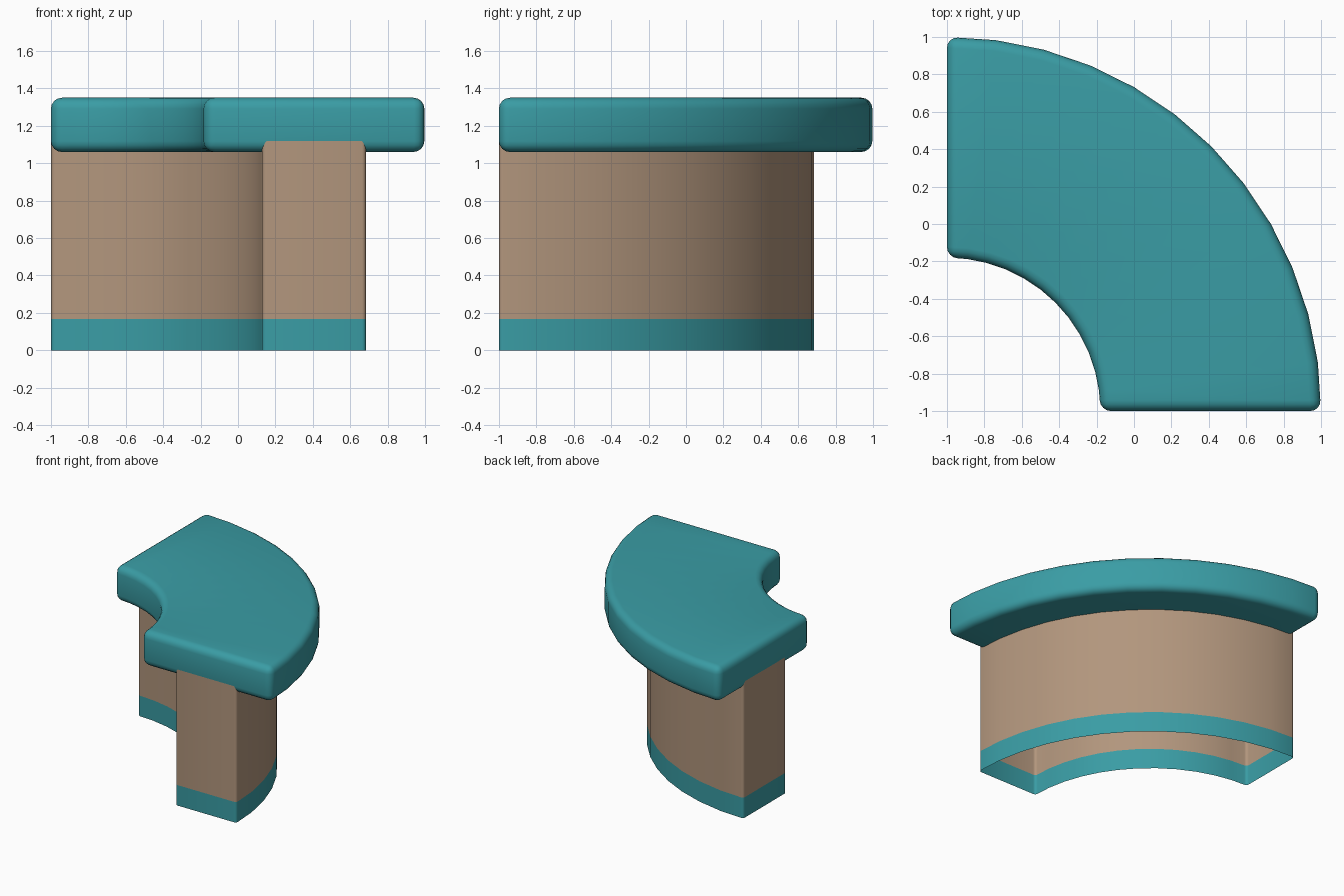
import bpy, bmesh, math

if "Cube" in bpy.data.objects:
    bpy.data.objects.remove(bpy.data.objects["Cube"])

def material(name, col):
    m = bpy.data.materials.new(name)
    m.diffuse_color = (*col, 1)
    m.use_nodes = True
    m.node_tree.nodes["Principled BSDF"].inputs["Base Color"].default_value = m.diffuse_color
    return m

teal = material("teal paint", (0.042, 0.335, 0.374))
tan = material("tan panel", (0.445, 0.305, 0.205))

STEPS = 12

def quarter_ring(r_in, r_out):
    """Plan outline of a quarter ring around the corner (-1, -1)."""
    angles = [math.pi / 2 * i / STEPS for i in range(STEPS + 1)]
    outer = [(-1 + r_out * math.cos(a), -1 + r_out * math.sin(a)) for a in angles]
    inner = [(-1 + r_in * math.cos(a), -1 + r_in * math.sin(a)) for a in reversed(angles)]
    return outer + inner

def build(name, outline, levels, mats, capped, bevel, segments):
    bm = bmesh.new()
    rings = [[bm.verts.new((x, y, z)) for x, y in outline] for z in levels]
    n = len(outline)
    for k in range(len(levels) - 1):
        for i in range(n):
            j = (i + 1) % n
            f = bm.faces.new((rings[k][i], rings[k][j], rings[k + 1][j], rings[k + 1][i]))
            f.material_index = min(k, len(mats) - 1)
    if capped:
        # caps as strips bridging outer and inner arcs
        for ring, flip in ((rings[0], True), (rings[-1], False)):
            for i in range(STEPS):
                q = [ring[i], ring[i + 1], ring[n - 2 - i], ring[n - 1 - i]]
                bm.faces.new(q[::-1] if flip else q)
    me = bpy.data.meshes.new(name)
    bm.to_mesh(me)
    bm.free()
    for m in mats:
        me.materials.append(m)
    ob = bpy.data.objects.new(name, me)
    bpy.context.collection.objects.link(ob)
    b = ob.modifiers.new("rounded edges", 'BEVEL')
    b.width, b.segments = bevel, segments
    b.limit_method, b.angle_limit = 'ANGLE', math.radians(30)
    bpy.ops.object.select_all(action='DESELECT')
    ob.select_set(True)
    bpy.context.view_layer.objects.active = ob
    bpy.ops.object.modifier_apply(modifier=b.name)
    bpy.ops.object.shade_smooth_by_angle(angle=math.radians(35))
    return ob

# thick rounded counter top
build("counter_top", quarter_ring(0.82, 2.0), [1.06, 1.35], [teal], True, 0.058, 4)

# hollow base, open underneath, with a painted kick band at the foot
build("counter_base", quarter_ring(1.13, 1.685), [0, 0.168, 1.12], [teal, tan], False, 0.022, 3)
